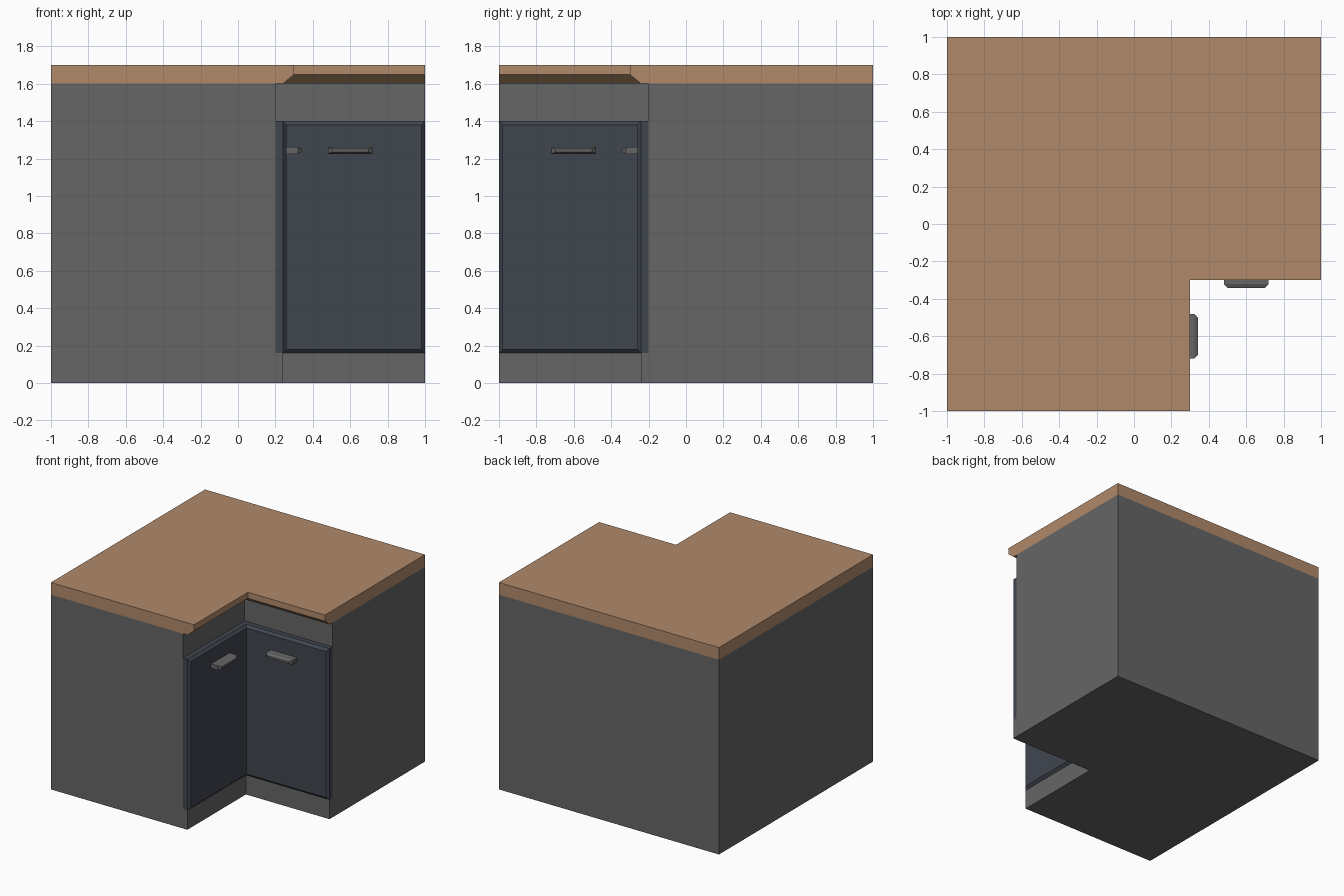
import bpy, bmesh

if "Cube" in bpy.data.objects:
    bpy.data.objects.remove(bpy.data.objects["Cube"])


def material(name, rgb):
    lin = [((c / 255 + 0.055) / 1.055) ** 2.4 for c in rgb]
    m = bpy.data.materials.new(name)
    m.diffuse_color = (*lin, 1)
    m.use_nodes = True
    m.node_tree.nodes["Principled BSDF"].inputs["Base Color"].default_value = m.diffuse_color
    return m


WOOD = material("wood_brown", (176, 138, 107))
GREY = material("cabinet_grey", (102, 102, 102))
BLUE = material("door_slate", (64, 70, 79))


def loft(name, rings, mat):
    """Closed solid through rings holding equal numbers of points."""
    bm = bmesh.new()
    vs = [[bm.verts.new(p) for p in r] for r in rings]
    n = len(rings[0])
    bm.faces.new(vs[0])
    bm.faces.new(vs[-1])
    for a, b in zip(vs, vs[1:]):
        for i in range(n):
            j = (i + 1) % n
            bm.faces.new((a[i], a[j], b[j], b[i]))
    bmesh.ops.remove_doubles(bm, verts=bm.verts, dist=1e-5)
    bmesh.ops.recalc_face_normals(bm, faces=bm.faces)
    me = bpy.data.meshes.new(name)
    bm.to_mesh(me)
    bm.free()
    me.materials.append(mat)
    ob = bpy.data.objects.new(name, me)
    bpy.context.collection.objects.link(ob)
    return ob


def corner(c, z):
    """L-shaped plan with its notch edges at x = c and y = -c."""
    return [(-1, -1, z), (c, -1, z), (c, -c, z), (1, -c, z), (1, 1, z), (-1, 1, z)]


# Cabinet body and plinth
loft("plinth", [corner(0.24, 0), corner(0.24, 0.16)], GREY)
loft("carcass", [corner(0.2, 0.16), corner(0.2, 1.6)], GREY)

# Worktop with sloped underside along the notch
loft("worktop", [corner(0.24, 1.6), corner(0.3, 1.65), corner(0.3, 1.7)], WOOD)


# Pair of doors meeting in the corner, with chamfered rims
def door_ring(d, z):
    f, e = 0.24 + d, 1 - d
    return [(0.2, -1, z), (0.24, -1, z), (f, -e, z), (f, -f, z),
            (e, -f, z), (1, -0.24, z), (1, -0.2, z), (0.2, -0.2, z)]


loft("corner_doors", [door_ring(0, 0.16), door_ring(0.02, 0.18),
                      door_ring(0.02, 1.38), door_ring(0, 1.4)], BLUE)


# Handles, the second mirrored across the corner diagonal
def handle_ring(y, w, h):
    return [(0.6 + sx * w, y, 1.243 + sz * h)
            for sx, sz in ((-1, -1), (1, -1), (1, 1), (-1, 1))]


rings = [handle_ring(-0.255, 0.12, 0.018), handle_ring(-0.32, 0.12, 0.018),
         handle_ring(-0.342, 0.098, 0.008)]
loft("front_handle", rings, GREY)
loft("side_handle", [[(-y, -x, z) for x, y, z in r] for r in rings], GREY)
